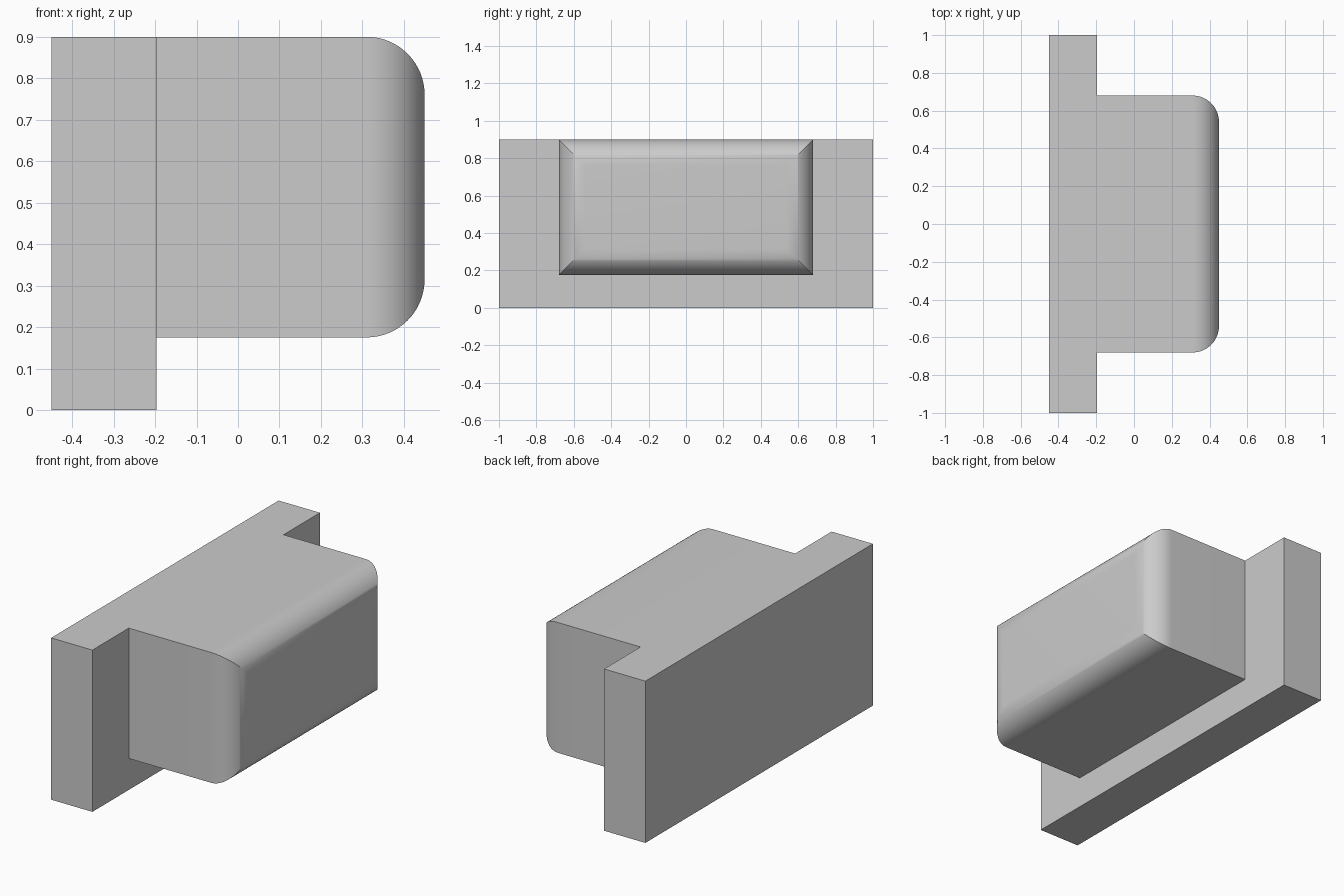
import bpy
import bmesh
from math import sin, cos, pi, radians

if "Cube" in bpy.data.objects:
    bpy.data.objects.remove(bpy.data.objects["Cube"])

grey = bpy.data.materials.new("plain grey")
grey.use_nodes = True
colour = (0.6, 0.6, 0.6, 1)
grey.diffuse_color = colour
grey.node_tree.nodes["Principled BSDF"].inputs["Base Color"].default_value = colour

X_BACK, X_STEP, X_FRONT = -0.45, -0.196, 0.45
TOP = 0.9
RADIUS = 0.14
SEGMENTS = 16


def loft(name, sections, cap_start=True):
    """Skin rectangles given as (x, half width, bottom, top)."""
    bm = bmesh.new()
    rings = [[bm.verts.new((x, y, z)) for y, z in
              ((-w, low), (w, low), (w, high), (-w, high))]
             for x, w, low, high in sections]
    for a, b in zip(rings, rings[1:]):
        for i in range(4):
            j = (i + 1) % 4
            bm.faces.new((a[i], a[j], b[j], b[i]))
    if cap_start:
        bm.faces.new(rings[0])
    bm.faces.new(rings[-1])
    bmesh.ops.recalc_face_normals(bm, faces=bm.faces)
    mesh = bpy.data.meshes.new(name)
    bm.to_mesh(mesh)
    bm.free()
    mesh.materials.append(grey)
    obj = bpy.data.objects.new(name, mesh)
    bpy.context.collection.objects.link(obj)
    return obj


# Flat mounting plate
loft("back_plate", [(X_BACK, 1, 0, TOP), (X_STEP, 1, 0, TOP)])

# Projecting block: outer edges rounded, corners mitred, open against the plate
sections = [(X_STEP, 0.68, 0.175, TOP)]
for i in range(SEGMENTS + 1):
    angle = pi / 2 * i / SEGMENTS
    inset = RADIUS * (1 - cos(angle))
    x = X_FRONT - RADIUS * (1 - sin(angle))
    sections.append((x, 0.68 - inset, 0.175 + inset, TOP - inset))
block = loft("rounded_block", sections, cap_start=False)

bpy.ops.object.select_all(action="DESELECT")
block.select_set(True)
bpy.context.view_layer.objects.active = block
bpy.ops.object.shade_smooth_by_angle(angle=radians(30))
